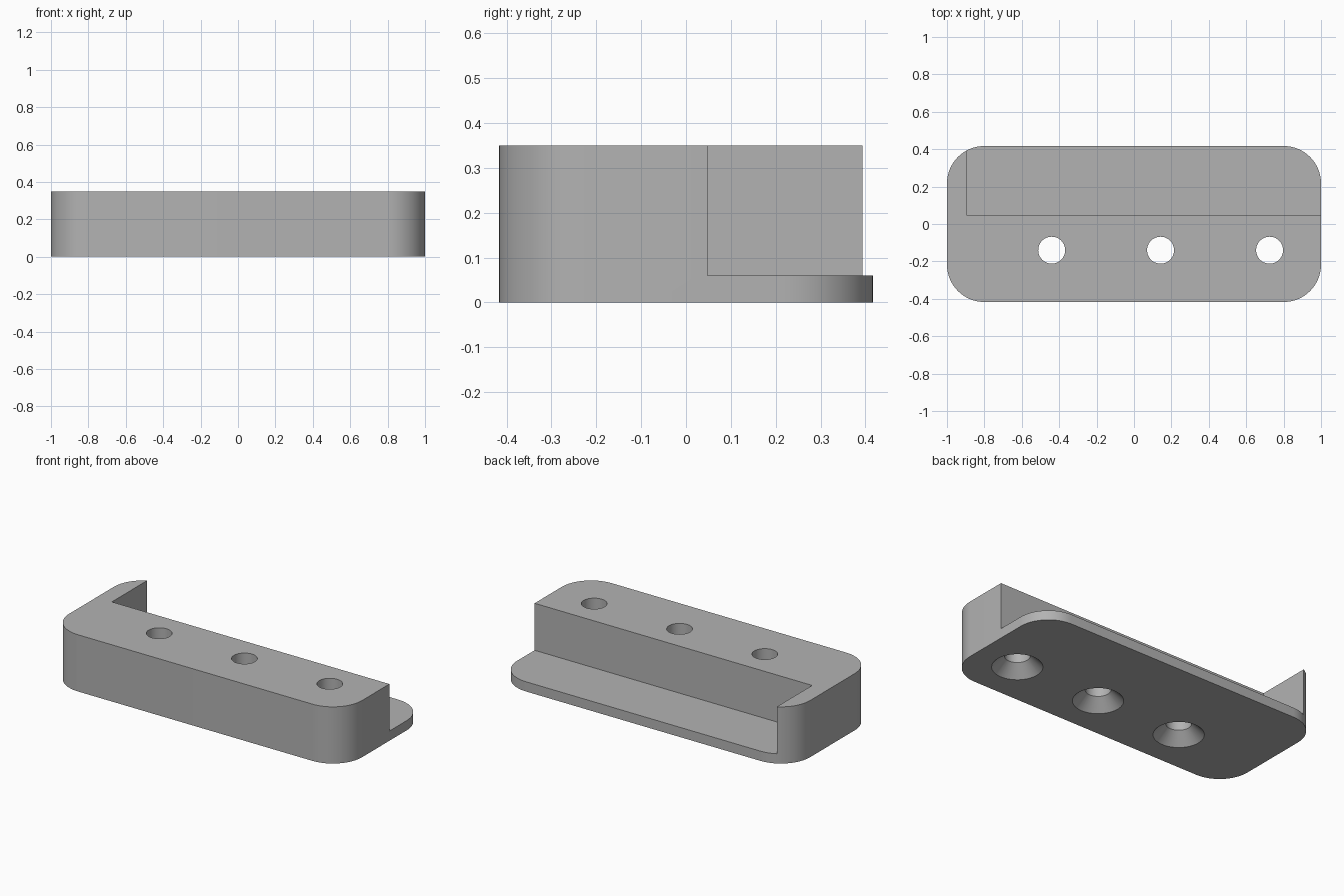
import bpy, bmesh
from math import sin, cos, pi, radians

cube = bpy.data.objects.get("Cube")
if cube:
    bpy.data.objects.remove(cube, do_unlink=True)

LENGTH, DEPTH, HEIGHT, CORNER = 2.0, 0.834, 0.35, 0.2
SHELF_Z, WALL_X, STEP_Y = 0.06, -0.895, 0.048
HOLE_Y, HOLE_R, SINK_R = -0.14, 0.072, 0.142

grey = bpy.data.materials.new("plain grey")
grey.use_nodes = True
colour = (0.45, 0.45, 0.45, 1)
grey.diffuse_color = colour
grey.node_tree.nodes["Principled BSDF"].inputs["Base Color"].default_value = colour


def loft(name, rings):
    """Skin closed rings of points, bottom to top, and cap both ends."""
    bm = bmesh.new()
    loops = [[bm.verts.new(p) for p in ring] for ring in rings]
    n = len(loops[0])
    for low, high in zip(loops, loops[1:]):
        for i in range(n):
            j = (i + 1) % n
            bm.faces.new((low[i], low[j], high[j], high[i]))
    bm.faces.new(loops[0][::-1])
    bm.faces.new(loops[-1])
    mesh = bpy.data.meshes.new(name)
    bm.to_mesh(mesh)
    bm.free()
    mesh.materials.append(grey)
    obj = bpy.data.objects.new(name, mesh)
    bpy.context.collection.objects.link(obj)
    return obj


def circle(x, y, z, r, steps=48):
    return [(x + r * cos(2 * pi * i / steps), y + r * sin(2 * pi * i / steps), z)
            for i in range(steps)]


def rounded_rect(z, steps=16):
    cx, cy = LENGTH / 2 - CORNER, DEPTH / 2 - CORNER
    points = []
    for k, (sx, sy) in enumerate([(1, 1), (-1, 1), (-1, -1), (1, -1)]):
        for i in range(steps + 1):
            a = pi / 2 * (k + i / steps)
            points.append((sx * cx + CORNER * cos(a), sy * cy + CORNER * sin(a), z))
    return points


def rectangle(x0, x1, y0, y1, z):
    return [(x0, y0, z), (x1, y0, z), (x1, y1, z), (x0, y1, z)]


# Rounded block
body = loft("mounting_block", [rounded_rect(0), rounded_rect(HEIGHT)])

# Step leaving a thin shelf and one end wall, open on the other end
cutters = [loft("step_cutter", [rectangle(WALL_X, 1.2, STEP_Y, 0.6, z)
                                for z in (SHELF_Z, HEIGHT + 0.1)])]

# Screw holes, countersunk from below
sink_depth = SINK_R - HOLE_R
for x in (-0.44, 0.142, 0.725):
    cutters.append(loft("screw_hole_cutter", [
        circle(x, HOLE_Y, -0.03, SINK_R + 0.03),
        circle(x, HOLE_Y, sink_depth, HOLE_R),
        circle(x, HOLE_Y, HEIGHT + 0.1, HOLE_R)]))

bpy.ops.object.select_all(action="DESELECT")
bpy.context.view_layer.objects.active = body
body.select_set(True)
for cutter in cutters:
    cutter.hide_render = True
    cut = body.modifiers.new("cut", "BOOLEAN")
    cut.operation, cut.solver, cut.object = "DIFFERENCE", "EXACT", cutter
    bpy.ops.object.modifier_apply(modifier=cut.name)
    bpy.data.objects.remove(cutter, do_unlink=True)

bpy.ops.object.shade_smooth_by_angle(angle=radians(30))
